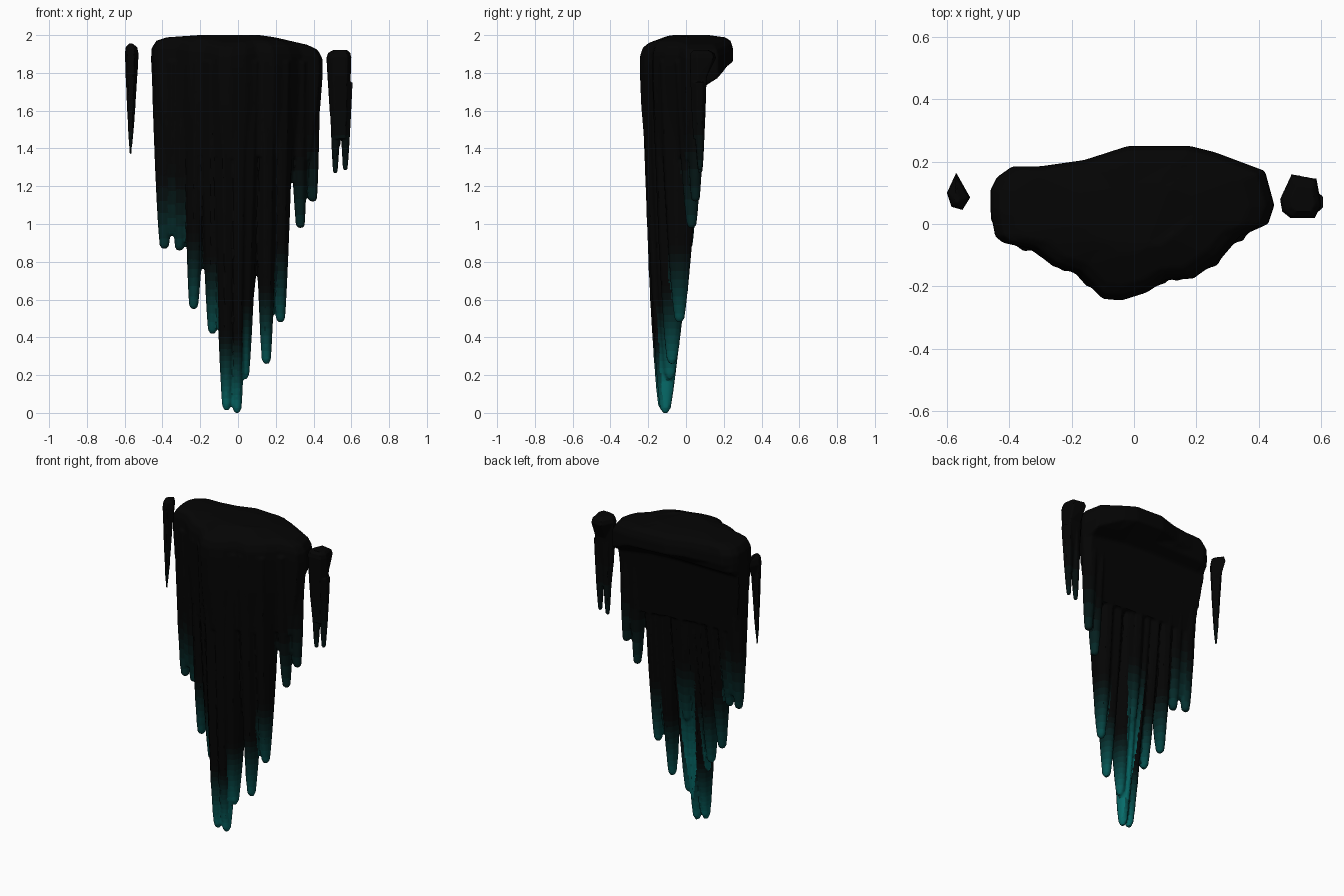
import bpy, bmesh, math

STEPS = 14
DARK, TEAL = (0.0013, 0.0013, 0.0013), (0.002, 0.15, 0.145)
mats = []
for i in range(STEPS):
    k = (i / (STEPS - 1)) ** 2.1
    m = bpy.data.materials.new("rock_dark" if i == 0 else f"glow_{i}")
    m.diffuse_color = tuple(a + (b - a) * k for a, b in zip(DARK, TEAL)) + (1,)
    mats.append(m)


def loft(bm, rings):
    vs = [[bm.verts.new(p) for p in r] for r in rings]
    n = len(vs[0])
    for a, b in zip(vs, vs[1:]):
        for i in range(n):
            bm.faces.new((a[i], a[(i + 1) % n], b[(i + 1) % n], b[i]))
    bm.faces.new(vs[0][::-1])
    bm.faces.new(vs[-1])


def spike(bm, tip, top, rx, ry, z_top=1.86, r_tip=0.022, sides=9):
    """Tapered hanging column with a blunt tip."""
    rings = []
    for t in (0, 0.015, 0.06, 0.14, 0.26, 0.42, 0.6, 0.8, 1):
        s = t ** 0.7
        f = 0.6 if t == 0 else 1
        cx, cy = (tip[j] + (top[j] - tip[j]) * t for j in (0, 1))
        z = tip[2] + (z_top - tip[2]) * t
        a = f * (r_tip + (rx - r_tip) * s)
        b = f * (r_tip + (ry - r_tip) * s)
        rings.append([(cx + a * math.cos(q), cy + b * math.sin(q), z)
                      for q in (math.tau * (i + 0.5) / sides for i in range(sides))])
    loft(bm, rings)


def slab(bm, outline, centre, levels, tilt=lambda x, y: 0):
    """Stack of scaled outlines; each level is (z, scale, greatest y)."""
    rings = []
    for z, s, ymax in levels:
        pts = [(centre[0] + (x - centre[0]) * s, min(centre[1] + (y - centre[1]) * s, ymax))
               for x, y in outline]
        rings.append([(x, y, z - tilt(x, y)) for x, y in pts])
    loft(bm, rings)


def finish(name, bm, tips, voxel):
    """Fuse the parts into one skin and tint it towards the tips."""
    bmesh.ops.recalc_face_normals(bm, faces=bm.faces)
    me = bpy.data.meshes.new(name)
    bm.to_mesh(me)
    bm.free()
    ob = bpy.data.objects.new(name, me)
    bpy.context.collection.objects.link(ob)
    bpy.context.view_layer.objects.active = ob
    ob.select_set(True)
    mod = ob.modifiers.new("fuse", 'REMESH')
    mod.mode, mod.voxel_size = 'VOXEL', voxel
    bpy.ops.object.modifier_apply(modifier=mod.name)
    me = ob.data
    me.materials.clear()
    for m in mats:
        me.materials.append(m)
    for p in me.polygons:
        c = p.center
        near = min(tips, key=lambda t: (t[0] - c.x) ** 2 + 0.3 * (t[1] - c.y) ** 2)
        k = max(0, 1 - (c.z - near[2]) / 0.45) * max(0, 1 - near[2] / 1.7)
        p.material_index = min(STEPS - 1, int(min(k, 1) * STEPS))
    bpy.ops.object.shade_smooth_by_angle(angle=math.radians(35))
    ob.select_set(False)


# main cluster: tip x, y, z, top x, top y, half width, half depth
columns = [
    (-0.39, 0.01, 0.87, -0.375, 0.02, 0.085, 0.08),
    (-0.345, 0.0, 0.94, -0.34, 0.0, 0.07, 0.09),
    (-0.31, -0.01, 0.86, -0.29, 0.0, 0.075, 0.105),
    (-0.235, -0.04, 0.55, -0.21, -0.025, 0.08, 0.13),
    (-0.135, -0.07, 0.42, -0.135, -0.05, 0.08, 0.155),
    (-0.06, -0.12, 0.015, -0.07, -0.07, 0.08, 0.17),
    (-0.005, -0.11, 0.0, 0.0, -0.07, 0.08, 0.165),
    (0.035, -0.085, 0.18, 0.06, -0.06, 0.08, 0.15),
    (0.15, -0.075, 0.26, 0.15, -0.045, 0.08, 0.14),
    (0.225, -0.035, 0.48, 0.23, -0.025, 0.075, 0.125),
    (0.33, 0.03, 0.98, 0.32, 0.02, 0.06, 0.085),
    (0.395, 0.05, 1.12, 0.38, 0.05, 0.06, 0.055),
    (0.0, -0.015, 0.68, 0.0, 0.02, 0.07, 0.08),
]
bm = bmesh.new()
for x, y, z, tx, ty, rx, ry in columns:
    spike(bm, (x, y, z), (tx, ty), rx, ry)

# solid core and overhanging cap
outline = [(-0.46, 0.04), (-0.445, -0.04), (-0.42, -0.06), (-0.33, -0.08), (-0.26, -0.135),
           (-0.18, -0.16), (-0.10, -0.24), (-0.04, -0.245), (0.04, -0.22), (0.10, -0.18),
           (0.19, -0.175), (0.28, -0.11), (0.34, -0.04), (0.43, 0.0), (0.45, 0.06),
           (0.42, 0.17), (0.26, 0.23), (0.18, 0.25), (-0.02, 0.25), (-0.16, 0.205),
           (-0.30, 0.185), (-0.39, 0.185), (-0.44, 0.15), (-0.46, 0.11)]
slab(bm, outline, (0, 0.02),
     [(1.38, 0.88, 0.065), (1.66, 0.97, 0.09), (1.78, 0.99, 0.105), (1.82, 0.995, 0.17),
      (1.87, 1, 1), (1.93, 0.995, 1), (1.97, 0.94, 1), (1.988, 0.82, 1), (2.0, 0.45, 1)],
     lambda x, y: 0.16 * max(0, x - 0.12) + 0.25 * max(0, -y - 0.08))
finish("stalactite_cluster", bm, [c[:3] for c in columns], 0.009)

# small left spike
bm = bmesh.new()
diamond = [(-0.6, 0.1), (-0.585, 0.055), (-0.55, 0.045), (-0.525, 0.085), (-0.57, 0.165)]
slab(bm, diamond, (-0.57, 0.075),
     [(1.37, 0.12, 1), (1.46, 0.36, 0.09), (1.65, 0.68, 0.1), (1.8, 0.88, 0.115),
      (1.9, 1, 1), (1.935, 0.85, 1), (1.955, 0.3, 1)])
finish("left_spike", bm, [(-0.57, 0.075, 1.37)], 0.005)

# small right block with two tips
bm = bmesh.new()
block = [(0.468, 0.08), (0.475, 0.04), (0.50, 0.02), (0.58, 0.02), (0.6, 0.06),
         (0.585, 0.145), (0.505, 0.16)]
slab(bm, block, (0.55, 0.07),
     [(1.45, 0.62, 0.085), (1.6, 0.8, 0.095), (1.78, 0.94, 0.11), (1.88, 1, 1),
      (1.905, 0.9, 1), (1.92, 0.6, 1)])
tips = [(0.515, 0.075, 1.27), (0.568, 0.075, 1.285)]
for t in tips:
    spike(bm, t, (t[0] + 0.005, 0.07), 0.037, 0.04, z_top=1.75, r_tip=0.011, sides=7)
finish("right_spike", bm, tips, 0.005)
